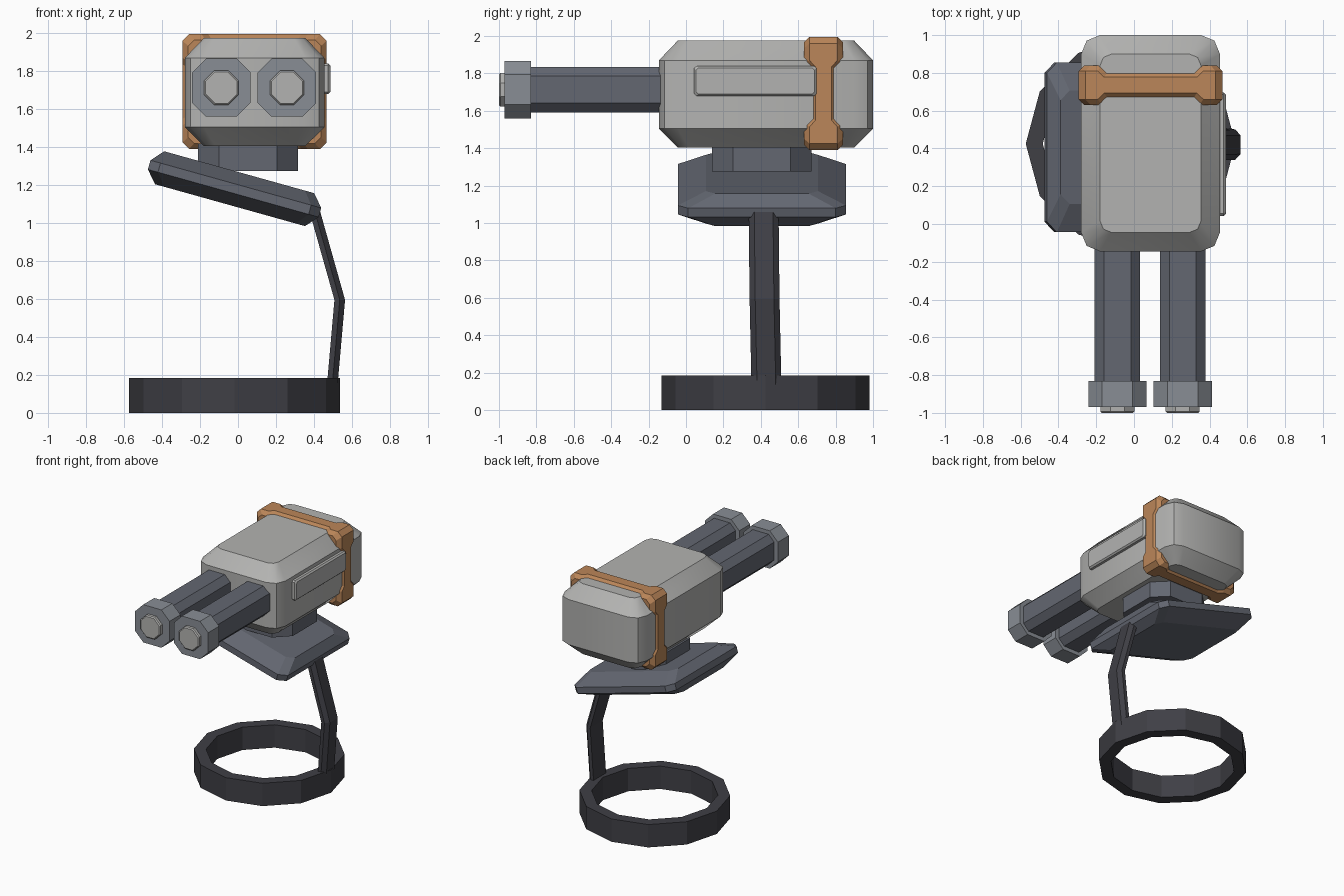
import bpy, bmesh, math
from mathutils import Vector

if "Cube" in bpy.data.objects:
    bpy.data.objects.remove(bpy.data.objects["Cube"])


def mat(name, r, g, b):
    m = bpy.data.materials.new(name)
    m.diffuse_color = (r, g, b, 1)
    m.use_nodes = True
    m.node_tree.nodes["Principled BSDF"].inputs["Base Color"].default_value = m.diffuse_color
    return m


SLATE = mat("slate", 0.125, 0.135, 0.165)
DARK = mat("dark_metal", 0.05, 0.05, 0.06)
STEEL = mat("steel", 0.25, 0.27, 0.30)
ORANGE = mat("orange_paint", 0.50, 0.24, 0.10)
PALE = mat("pale_grey", 0.45, 0.45, 0.44)


def corner_rect(ha, hb, c, seg=1):
    """Rectangle outline with chamfered (seg=1) or rounded corners."""
    pts = []
    for k, (sa, sb) in enumerate([(1, 1), (-1, 1), (-1, -1), (1, -1)]):
        for i in range(seg + 1):
            t = math.pi / 2 * (k + i / seg)
            pts.append((sa * (ha - c) + c * math.cos(t), sb * (hb - c) + c * math.sin(t)))
    return pts


def loft(name, rings, material=None, wrap=False):
    """Skin a list of equal-length 3D rings; capped, or wrapped into a loop."""
    bm = bmesh.new()
    vr = [[bm.verts.new(p) for p in ring] for ring in rings]
    n = len(vr[0])
    pairs = list(zip(vr, vr[1:])) + ([(vr[-1], vr[0])] if wrap else [])
    for a, b in pairs:
        for i in range(n):
            j = (i + 1) % n
            bm.faces.new((a[i], a[j], b[j], b[i]))
    if not wrap:
        bm.faces.new(vr[0])
        bm.faces.new(vr[-1])
    bmesh.ops.recalc_face_normals(bm, faces=bm.faces)
    me = bpy.data.meshes.new(name)
    bm.to_mesh(me)
    bm.free()
    ob = bpy.data.objects.new(name, me)
    bpy.context.collection.objects.link(ob)
    if material:
        me.materials.append(material)
    return ob


def along_z(pts, cx, cy, z):
    return [(cx + a, cy + b, z) for a, b in pts]


def along_y(pts, cx, cz, y):
    return [(cx + a, y, cz + b) for a, b in pts]


# Main housing
bx, by = 0.0875, 0.4275
big = corner_rect(0.3675, 0.5725, 0.10, 2)
small = corner_rect(0.267, 0.472, 0.06, 2)
body = loft("housing", [along_z(small, bx, by, 1.405), along_z(big, bx, by, 1.505),
                        along_z(big, bx, by, 1.87), along_z(small, bx, by, 1.975)], PALE)
bpy.context.view_layer.objects.active = body
body.select_set(True)
bpy.ops.object.shade_smooth_by_angle(angle=math.radians(35))
body.select_set(False)

# Orange band: quarter of the stations (x, z, half width), mirrored round the frame
HX, HZ, C = 0.38, 0.3025, 0.035
quarter = [(HX, HZ - 0.16, 0.072), (HX, HZ - 0.125, 0.105), (HX, HZ - C, 0.105),
           (HX - C, HZ, 0.105), (HX - 0.10, HZ, 0.105), (HX - 0.135, HZ, 0.072)]
stations = []
for sx, sz in [(1, 1), (-1, 1), (-1, -1), (1, -1)]:
    q = [(sx * x, sz * z, w) for x, z, w in quarter]
    stations += q if sx * sz > 0 else q[::-1]
band_rings = []
for x, z, w in stations:
    k = 0.03
    ox, oz = x * (1 - k / HX), z * (1 - k / HZ)
    section = [(x * 0.82, z * 0.82, -w), (ox, oz, -w), (x, z, -w + k),
               (x, z, w - k), (ox, oz, w), (x * 0.82, z * 0.82, w)]
    band_rings.append([(bx + a, 0.735 + d, 1.6925 + b) for a, b, d in section])
loft("band", band_rings, ORANGE, wrap=True)

# Side panel
panel = [(0.44, 0.0), (0.475, 0.0), (0.486, 0.011)]
loft("side_panel", [[(x, 0.37 + a, 1.76 + b) for a, b in
                     corner_rect(0.327 - s, 0.081 - s, 0.012)] for x, s in panel], PALE)

# Twin barrels with muzzles and bore caps
for side, cx in (("left", -0.088), ("right", 0.258)):
    cz = 1.713
    tube = corner_rect(0.121, 0.122, 0.05)
    muzzle = corner_rect(0.154, 0.153, 0.073)
    bore = corner_rect(0.09, 0.09, 0.053)
    lip = corner_rect(0.082, 0.082, 0.048)
    loft(side + "_barrel", [along_y(tube, cx, cz, y) for y in (-0.85, -0.10)], SLATE)
    loft(side + "_muzzle", [along_y(muzzle, cx, cz, y) for y in (-0.97, -0.83)], STEEL)
    loft(side + "_bore_cap", [along_y(lip, cx, cz, -1.0), along_y(bore, cx, cz, -0.992),
                              along_y(bore, cx, cz, -0.95)], PALE)

# Swivel neck
neck = corner_rect(0.263, 0.265, 0.11)
loft("neck", [along_z(neck, 0.052, 0.405, z) for z in (1.275, 1.42)], SLATE)

# Tilted mounting plate
th = math.radians(15.6)
u = Vector((math.cos(th), 0, -math.sin(th)))
n = Vector((math.sin(th), 0, math.cos(th)))
centre = Vector((-0.018, 0.406, 1.181))
layers = [(-0.09, 0.41, 0.30, 0.05), (-0.025, 0.467, 0.449, 0.055),
          (0.025, 0.467, 0.449, 0.055), (0.09, 0.41, 0.30, 0.05)]
loft("mount_plate", [[centre + u * a + n * h + Vector((0, b, 0))
                      for a, b in corner_rect(ha, hb, c)] for h, ha, hb, c in layers], SLATE)

# Bent support strut
section = [(-0.08, -0.028), (0.08, -0.028), (0.08, 0.0),
           (0.05, 0.028), (-0.05, 0.028), (-0.08, 0.0)]
path = [(0.495, 0.43, 0.13), (0.536, 0.42, 0.595), (0.405, 0.415, 1.06)]
loft("strut", [[(x + d, y + a, z) for a, d in section] for x, y, z in path], DARK)

# Base ring
profile = [(0.465, 0.0), (0.555, 0.0), (0.555, 0.185), (0.465, 0.185)]
loft("base_ring", [[(-0.018 + r * math.cos(i * math.pi / 6), 0.425 + r * math.sin(i * math.pi / 6), z)
                    for r, z in profile] for i in range(12)], DARK, wrap=True)
